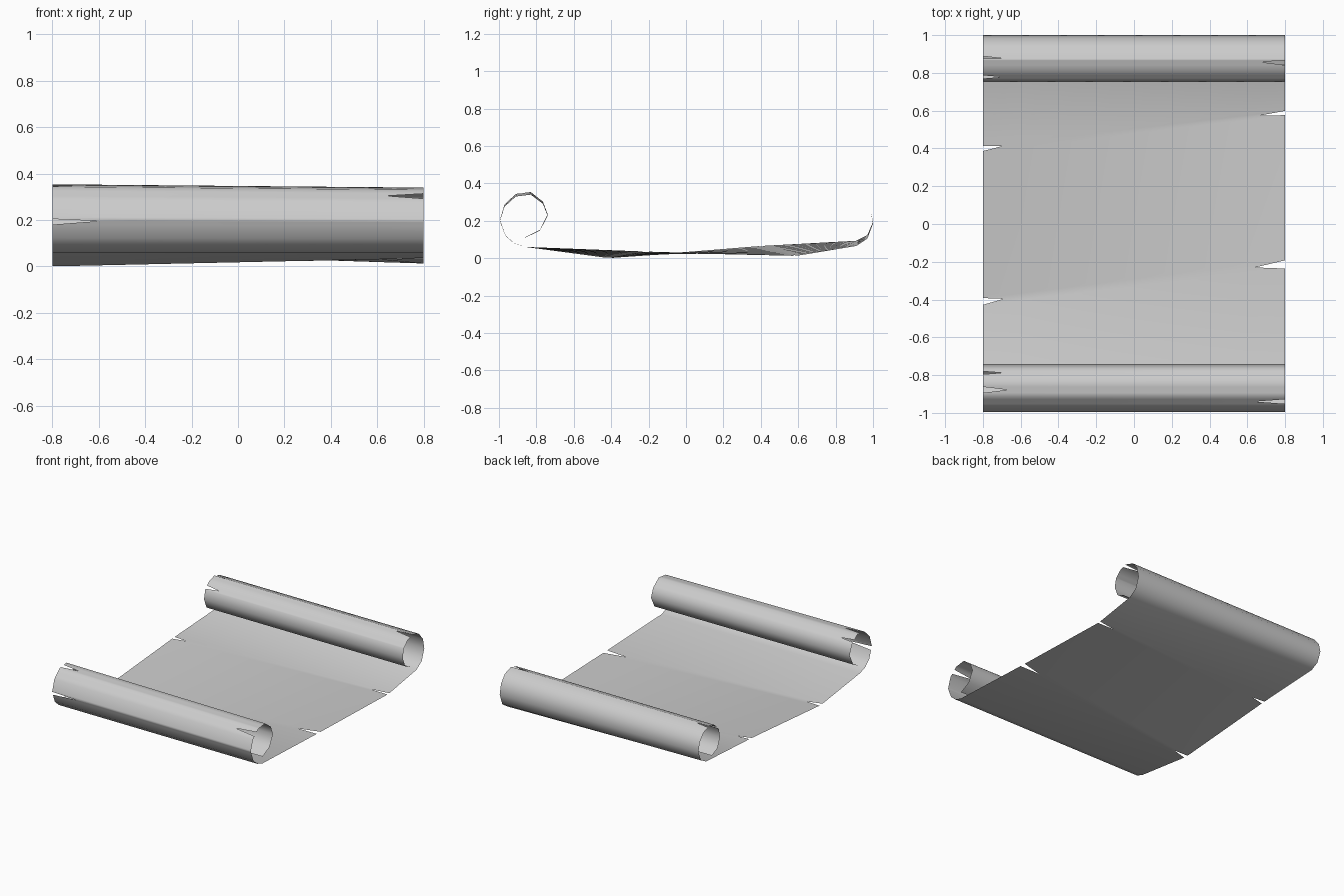
import bpy, math
from mathutils import Vector

if "Cube" in bpy.data.objects:
    bpy.data.objects.remove(bpy.data.objects["Cube"])

# Side profile (y, z) running from the front curl's inner end to the back curl's inner end
front_roll = [(-.86, .11), (-.78, .15), (-.74, .23), (-.765, .295), (-.83, .345), (-.91, .335),
              (-.97, .28), (-.995, .20), (-.965, .12), (-.92, .08), (-.86, .06)]
back_roll = [(.91, .08), (.97, .115), (1.0, .19), (.985, .26), (.94, .315), (.87, .338),
             (.81, .32), (.765, .275), (.752, .21), (.78, .14), (.845, .11)]


def edge_profile(middle, lift, scale):
    """Whole profile of one side edge; the rolls swell slightly on the left."""
    f = [(y, .06 + (z - .06) * scale) for y, z in front_roll]
    b = [(y, z + lift * max(0, 1 - i / 3)) for i, (y, z) in enumerate(back_roll)]
    return [Vector(p) for p in f + middle + b]


left = edge_profile([(-.41, .0), (.40, .065)], .013, 1.03)
right = edge_profile([(-.21, .035), (.59, .012)], -.015, .98)

# Tears: position along the profile, depth, half width
left_tears = [(3.35, .10, .010), (4.6, .13, .016), (7.1, .20, .017), (11, .11, .018),
              (12, .10, .014), (17.9, .10, .012), (19.7, .10, .012)]
right_tears = [(5.5, .16, .016), (11, .16, .030), (12, .14, .018), (18.2, .13, .018)]


def at(profile, t):
    i = min(int(t), len(profile) - 2)
    return profile[i].lerp(profile[i + 1], t - i)


# Rows along the profile, with extra rows at each tear
rows = {float(i): [0, 0] for i in range(len(left))}
for side, (profile, tears) in enumerate(((left, left_tears), (right, right_tears))):
    for t, depth, half in tears:
        below = math.ceil(t) - 1
        above = math.floor(t)
        d0 = half / (profile[below + 1] - profile[below]).length
        d1 = half / (profile[above + 1] - profile[above]).length
        for s in (t - d0, t, t + d1):
            rows.setdefault(round(s, 5), [0, 0])
        rows[round(t, 5)][side] = depth

# Sheet grid: torn rows are pulled inward to leave V-shaped notches
COLS = 8
verts, faces = [], []
for t in sorted(rows):
    dl, dr = rows[t]
    pl, pr = at(left, t), at(right, t)
    for c in range(COLS + 1):
        x = (-.8 + dl) + (1.6 - dl - dr) * c / COLS
        p = pl.lerp(pr, (x + .8) / 1.6)
        verts.append((x, p.x, p.y))
n = COLS + 1
for r in range(len(rows) - 1):
    for c in range(COLS):
        a = r * n + c
        faces.append((a, a + 1, a + n + 1, a + n))

mesh = bpy.data.meshes.new("parchment_scroll")
mesh.from_pydata(verts, [], faces)
scroll = bpy.data.objects.new("parchment_scroll", mesh)
bpy.context.collection.objects.link(scroll)
bpy.context.view_layer.objects.active = scroll
scroll.select_set(True)
bpy.ops.object.shade_smooth_by_angle(angle=math.radians(60))
